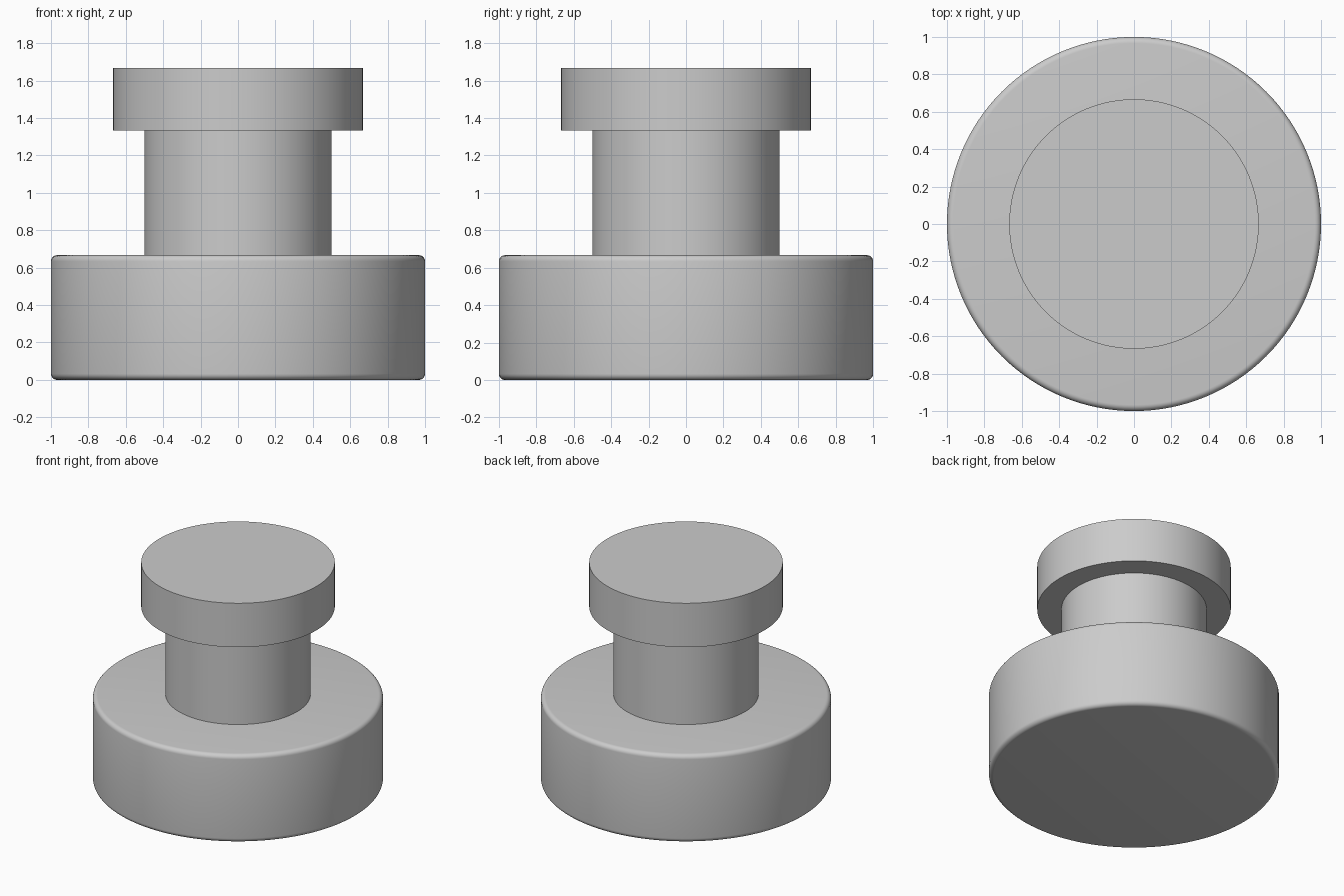
import bpy

cube = bpy.data.objects.get("Cube")
if cube:
    bpy.data.objects.remove(cube, do_unlink=True)

# Single plain grey for every part
grey = bpy.data.materials.new("light_grey")
grey.use_nodes = True
colour = (0.6, 0.6, 0.6, 1)
grey.diffuse_color = colour
grey.node_tree.nodes["Principled BSDF"].inputs["Base Color"].default_value = colour


def disc(name, radius, bottom, top, rounding=0):
    """Upright smooth cylinder, with optional rounded rims."""
    bpy.ops.mesh.primitive_cylinder_add(
        vertices=128, radius=radius, depth=top - bottom,
        location=(0, 0, (bottom + top) / 2))
    obj = bpy.context.object
    obj.name = name
    obj.data.materials.append(grey)
    if rounding:
        bevel = obj.modifiers.new("rounded_rims", 'BEVEL')
        bevel.width = rounding
        bevel.segments = 6
        bevel.limit_method = 'ANGLE'
        bpy.ops.object.modifier_apply(modifier=bevel.name)
    bpy.ops.object.shade_smooth_by_angle()
    return obj


# Wide rounded base, narrow neck and flat cap
disc("base", 1.0, 0, 0.667, rounding=0.033)
disc("neck", 0.5, 0.667, 1.333)
disc("cap", 0.667, 1.333, 1.667)
